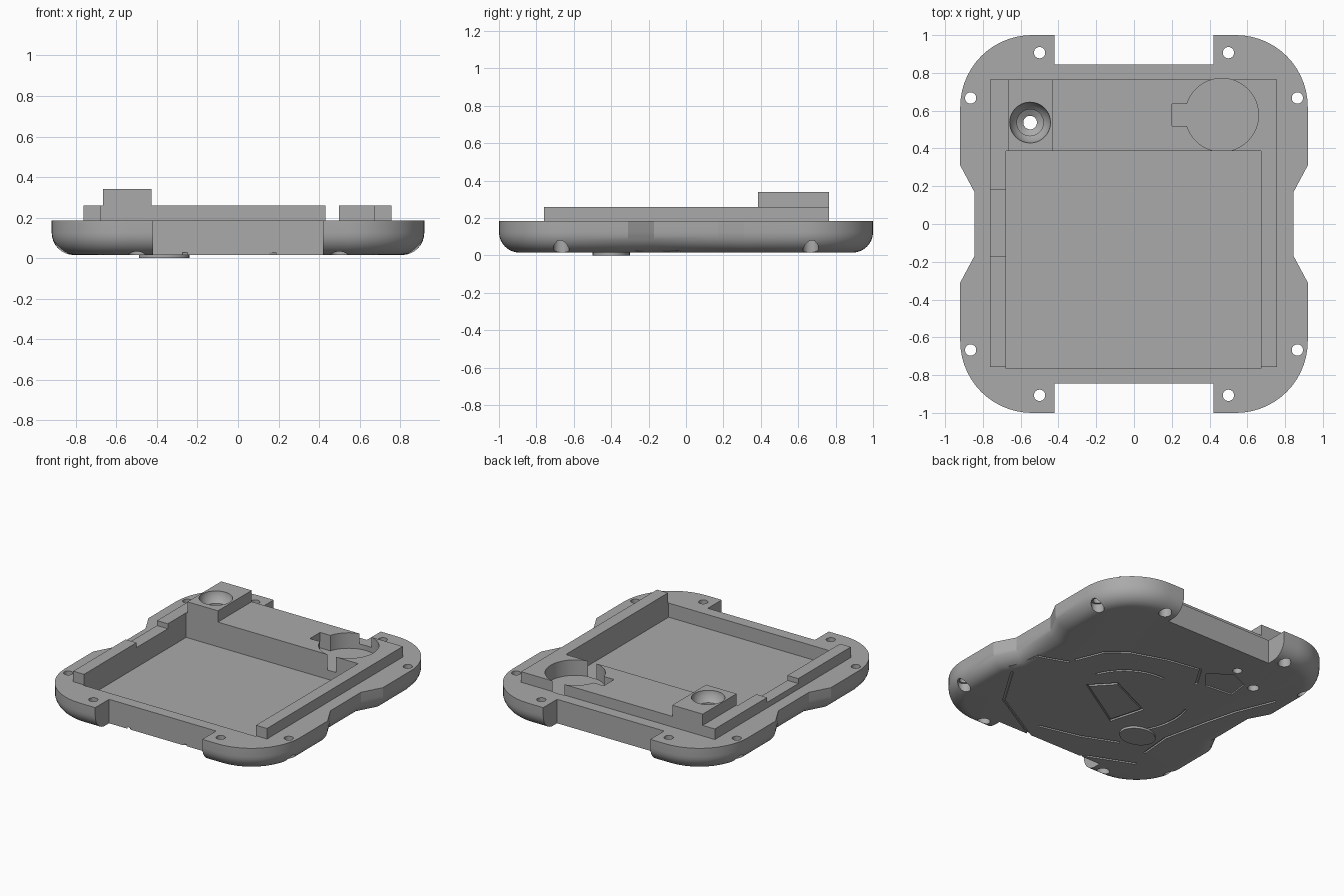
import bpy, bmesh
from math import sin, cos, pi, radians
from mathutils import Vector

cube = bpy.data.objects.get("Cube")
if cube:
    bpy.data.objects.remove(cube, do_unlink=True)

grey = bpy.data.materials.new("plain grey")
grey.use_nodes = True
COLOUR = (0.4, 0.4, 0.4, 1)
grey.diffuse_color = COLOUR
grey.node_tree.nodes["Principled BSDF"].inputs["Base Color"].default_value = COLOUR


def finish(name, bm):
    bmesh.ops.recalc_face_normals(bm, faces=bm.faces)
    mesh = bpy.data.meshes.new(name)
    bm.to_mesh(mesh)
    bm.free()
    mesh.materials.append(grey)
    obj = bpy.data.objects.new(name, mesh)
    bpy.context.collection.objects.link(obj)
    return obj


def prism(name, pts, z0, z1, round_bottom=0):
    """Extrude an outline from z0 to z1, optionally rounding its lower edge."""
    bm = bmesh.new()
    base = bm.faces.new([bm.verts.new((x, y, z0)) for x, y in pts])
    out = bmesh.ops.extrude_face_region(bm, geom=[base], use_keep_orig=True)
    for v in out["geom"]:
        if isinstance(v, bmesh.types.BMVert):
            v.co.z = z1
    bmesh.ops.recalc_face_normals(bm, faces=bm.faces)
    if round_bottom:
        low = [e for e in bm.edges if all(abs(v.co.z - z0) < 1e-5 for v in e.verts)]
        bmesh.ops.bevel(bm, geom=low, offset=round_bottom, segments=8, profile=0.5, affect='EDGES')
    return finish(name, bm)


def box(name, x0, x1, y0, y1, z0, z1):
    return prism(name, [(x0, y0), (x1, y0), (x1, y1), (x0, y1)], z0, z1)


def arc(cx, cy, rx, ry, a0, a1, n):
    angles = [radians(a0 + (a1 - a0) * i / n) for i in range(n + 1)]
    return [(cx + rx * cos(a), cy + ry * sin(a)) for a in angles]


def disc(name, cx, cy, r, z0, z1, n=32):
    return prism(name, arc(cx, cy, r, r, 0, 360, n)[:-1], z0, z1)


def strip(name, pts, width, z0, z1):
    """A thin mitred band following an open path."""
    p = [Vector(q) for q in pts]
    left, right = [], []
    for i, q in enumerate(p):
        d0 = (q - p[max(i - 1, 0)]).normalized()
        d1 = (p[min(i + 1, len(p) - 1)] - q).normalized()
        d = (d0 + d1).normalized()
        n = Vector((-d.y, d.x)) * width / 2
        left.append(q + n)
        right.append(q - n)
    return prism(name, left + right[::-1], z0, z1)


def lathe(name, cx, cy, profile, n=40):
    """Closed solid of revolution from (radius, z) pairs."""
    bm = bmesh.new()
    rings = [[bm.verts.new((x, y, z)) for x, y in arc(cx, cy, r, r, 0, 360, n)[:-1]]
             for r, z in profile]
    for a, b in zip(rings, rings[1:]):
        for i in range(n):
            j = (i + 1) % n
            bm.faces.new((a[i], a[j], b[j], b[i]))
    bm.faces.new(rings[0])
    bm.faces.new(rings[-1])
    return finish(name, bm)


def combine(target, tool, operation):
    mod = target.modifiers.new("join", 'BOOLEAN')
    mod.operation, mod.solver, mod.object = operation, 'EXACT', tool
    bpy.context.view_layer.objects.active = target
    bpy.ops.object.modifier_apply(modifier=mod.name)
    bpy.data.objects.remove(tool, do_unlink=True)


# Base plate: rounded rectangle with waisted sides and a rounded lower edge
BOTTOM, RIM, DECK = 0.015, 0.185, 0.26
quarter = [(0.845, 0.17), (0.92, 0.31)] + arc(0.54, 0.62, 0.38, 0.38, 0, 90, 14)
half = quarter + [(-x, y) for x, y in reversed(quarter)]
outline = half + [(-x, -y) for x, y in half]
shell = prism("case_shell", outline, BOTTOM, RIM, round_bottom=0.11)

# Front and back notches
for s in (-1, 1):
    y0, y1 = sorted((s * 0.845, s * 1.2))
    combine(shell, box("notch", -0.42, 0.42, y0, y1, -0.1, 0.5), 'DIFFERENCE')

# Raised deck, then the tall post block
combine(shell, box("deck", -0.762, 0.758, -0.758, 0.765, 0.1, DECK), 'UNION')
combine(shell, box("post", -0.667, -0.428, 0.3, 0.7651, 0.12, 0.34), 'UNION')

# Main pocket, left wall dip, round well with its side slot
cuts = [
    box("pocket", -0.677, 0.672, -0.765, 0.386, 0.085, 0.6),
    box("dip", -0.9, -0.6, -0.17, 0.18, 0.225, 0.6),
    disc("well", 0.465, 0.577, 0.194, 0.15, 0.6, 64),
    box("slot", 0.2, 0.32, 0.52, 0.635, 0.15, 0.6),
    # Stepped bore in the post
    lathe("bore", -0.55, 0.537, [(0.036, -0.1), (0.036, 0.17), (0.07, 0.19), (0.07, 0.27),
                                 (0.085, 0.285), (0.1, 0.31), (0.108, 0.335), (0.108, 0.5)]),
    lathe("small_recess", -0.33, 0.64, [(0.03, -0.1), (0.03, 0.05)]),
]
for c in cuts:
    combine(shell, c, 'DIFFERENCE')

# Screw holes with counterbores underneath
for sx in (-1, 1):
    for sy in (-1, 1):
        for x, y in ((0.5, 0.907), (0.865, 0.667)):
            hole = lathe("screw", sx * x, sy * y,
                         [(0.042, -0.1), (0.042, 0.08), (0.03, 0.0801), (0.03, 0.5)], 24)
            combine(shell, hole, 'DIFFERENCE')

# Shallow decorative grooves on the underside
grooves = [
    [(0.82, -0.27), (0.77, -0.04), (0.57, 0.035)],
    [(0.77, -0.3), (0.58, -0.61), (0.11, -0.88)],
    [(0.19, -0.72), (-0.1, -0.65), (-0.34, -0.55)],
    [(-0.2, -0.9), (-0.29, -0.82), (-0.6, -0.69)],
    [(-0.55, -0.55), (-0.53, -0.32), (-0.6, 0.0), (-0.66, 0.23), (-0.77, 0.5)],
    [(0.56, 0.075), (0.48, 0.27), (0.35, 0.376), (0.1, 0.46), (-0.14, 0.5), (-0.24, 0.335)],
    arc(0, -0.1, 0.36, 0.36, 20, 95, 12),
    arc(0, -0.1, 0.42, 0.42, 160, 215, 10),
]
for path in grooves:
    combine(shell, strip("groove", path, 0.016, -0.05, 0.027), 'DIFFERENCE')

# Plain four-sided badge frame groove
frame = [(0.3, -0.12), (0.16, 0.03), (-0.19, -0.13), (-0.12, -0.38)]
inner = [(0.04 + (x - 0.04) * 0.9, -0.15 + (y + 0.15) * 0.9) for x, y in frame]
ring = prism("frame", frame, -0.05, 0.027)
combine(ring, prism("frame_core", inner, -0.2, 0.2), 'DIFFERENCE')
combine(shell, ring, 'DIFFERENCE')

# Recessed access panel under the post
panel = [(-0.2, 0.48), (-0.3, 0.36), (-0.5, 0.38), (-0.48, 0.53), (-0.34, 0.59)]
combine(shell, prism("panel", panel, -0.05, 0.025), 'DIFFERENCE')

# Raised foot pad on the underside
pad = prism("foot_pad", arc(-0.365, -0.4, 0.125, 0.1, 0, 360, 28)[:-1], 0.0, 0.03)

# Smooth the rounded shell while keeping the edges crisp
for obj in (shell, pad):
    bpy.ops.object.select_all(action='DESELECT')
    obj.select_set(True)
    bpy.context.view_layer.objects.active = obj
    bpy.ops.object.shade_smooth_by_angle(angle=radians(25))
